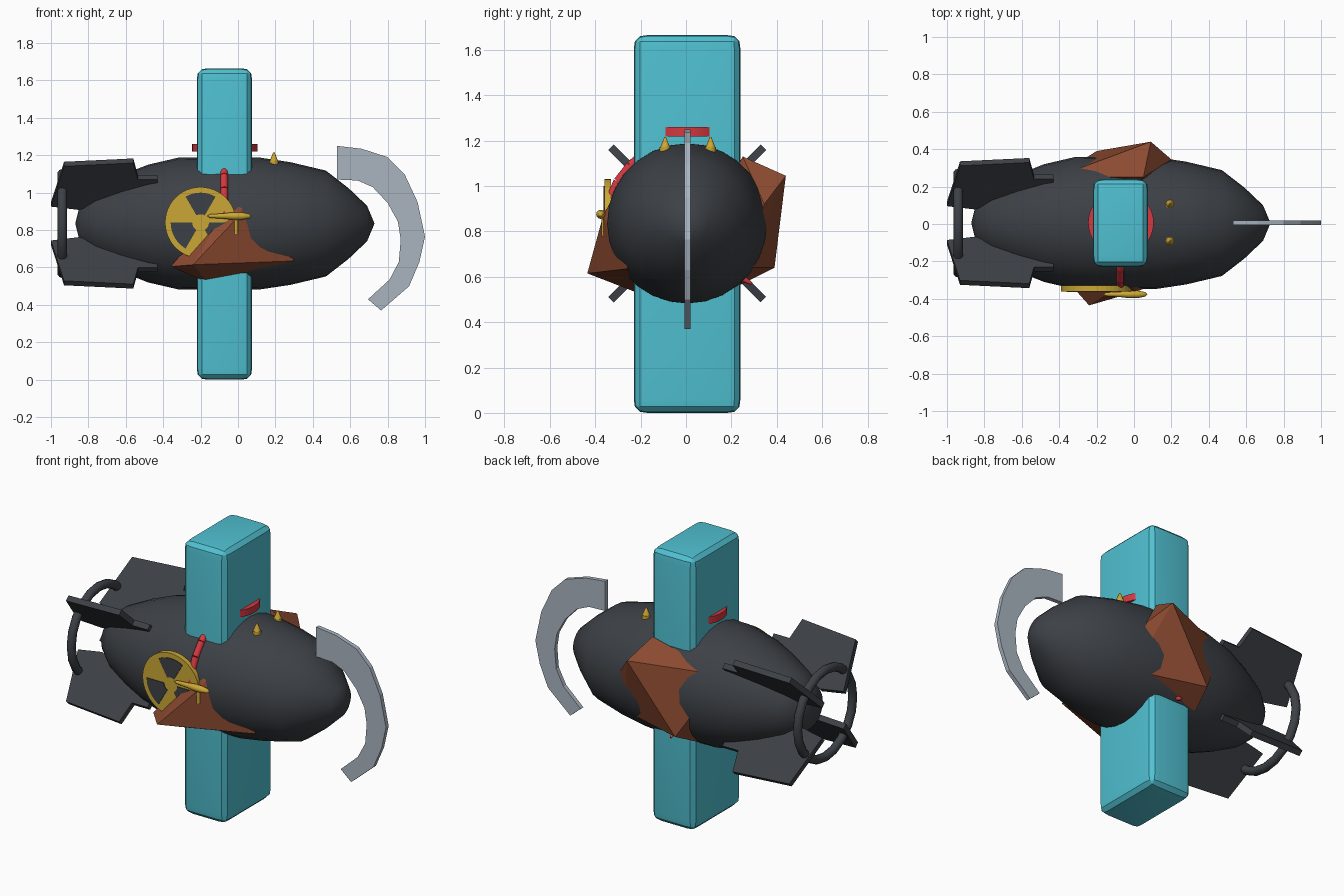
import bpy, bmesh, math
from mathutils import Vector, Matrix

if "Cube" in bpy.data.objects:
    bpy.data.objects.remove(bpy.data.objects["Cube"])

CY, CZ = 0.005, 0.835  # long axis of the hull


def material(name, rgb):
    m = bpy.data.materials.new(name)
    m.diffuse_color = (*rgb, 1)
    m.use_nodes = True
    m.node_tree.nodes["Principled BSDF"].inputs["Base Color"].default_value = m.diffuse_color
    return m


DARK = material("charcoal", (0.046, 0.052, 0.061))
CYAN = material("cyan", (0.08, 0.53, 0.64))
BROWN = material("rust brown", (0.26, 0.068, 0.03))
YELLOW = material("mustard yellow", (0.60, 0.39, 0.035))
RED = material("red", (0.66, 0.04, 0.05))
GREY = material("light grey", (0.40, 0.46, 0.53))


def finish(name, bm, mat, smooth=None):
    bmesh.ops.recalc_face_normals(bm, faces=bm.faces[:])
    me = bpy.data.meshes.new(name)
    bm.to_mesh(me)
    bm.free()
    me.materials.append(mat)
    ob = bpy.data.objects.new(name, me)
    bpy.context.collection.objects.link(ob)
    if smooth:
        bpy.ops.object.select_all(action='DESELECT')
        ob.select_set(True)
        bpy.context.view_layer.objects.active = ob
        bpy.ops.object.shade_smooth_by_angle(angle=math.radians(smooth))
    return ob


def lathe_x(name, profile, centre, mat, sides, smooth=None):
    """Revolve (x, radius) points about a line along x; end points close on the axis."""
    bm = bmesh.new()
    rings = []
    for x, r in profile:
        n = sides if r > 0 else 1
        rings.append([bm.verts.new((x, centre[0] + r * math.sin(2 * math.pi * i / sides),
                                    centre[1] + r * math.cos(2 * math.pi * i / sides)))
                      for i in range(n)])
    for a, b in zip(rings, rings[1:]):
        for i in range(sides):
            j = (i + 1) % sides
            quad = [a[i % len(a)], a[j % len(a)], b[j % len(b)], b[i % len(b)]]
            bm.faces.new(list(dict.fromkeys(quad)))
    return finish(name, bm, mat, smooth)


def plate(name, outline, y0, y1, mat, matrix=None):
    """Extrude an xz outline from y0 to y1."""
    bm = bmesh.new()
    f = bm.faces.new([bm.verts.new((x, y0, z)) for x, z in outline])
    new = bmesh.ops.extrude_face_region(bm, geom=[f])["geom"]
    bmesh.ops.translate(bm, vec=(0, y1 - y0, 0),
                        verts=[v for v in new if isinstance(v, bmesh.types.BMVert)])
    if matrix:
        bm.transform(matrix)
    return finish(name, bm, mat)


def rod(name, a, b, r1, r2, mat, sides=12):
    a, b = Vector(a), Vector(b)
    d = b - a
    bm = bmesh.new()
    bmesh.ops.create_cone(bm, cap_ends=True, segments=sides, radius1=r1, radius2=r2, depth=d.length)
    bm.transform(Matrix.Translation((a + b) / 2) @ d.to_track_quat('Z', 'Y').to_matrix().to_4x4())
    return finish(name, bm, mat, 40)


def shard(name, points, mat):
    """Faceted chunk wrapped around a few corner points."""
    bm = bmesh.new()
    for p in points:
        bm.verts.new(p)
    res = bmesh.ops.convex_hull(bm, input=bm.verts[:])
    junk = [v for v in res["geom_interior"] if isinstance(v, bmesh.types.BMVert)]
    bmesh.ops.delete(bm, geom=junk, context='VERTS')
    return finish(name, bm, mat)


# Hull
lathe_x("hull", [(-0.87, 0), (-0.84, 0.12), (-0.76, 0.19), (-0.62, 0.26), (-0.48, 0.315),
                 (-0.32, 0.352), (-0.1, 0.355), (0.12, 0.352), (0.28, 0.328), (0.47, 0.283),
                 (0.59, 0.19), (0.69, 0.095), (0.73, 0)], (CY, CZ), DARK, 28, 40)

# Tall rounded block through the hull
bm = bmesh.new()
bmesh.ops.create_cube(bm, size=1)
bm.transform(Matrix.Translation((-0.0725, 0.005, 0.8325)) @ Matrix.Diagonal((0.295, 0.47, 1.665, 1)))
bmesh.ops.bevel(bm, geom=bm.edges[:], offset=0.06, segments=3, profile=0.6, affect='EDGES')
finish("tower_block", bm, CYAN, 20)

# Red collar disc crossing the block
bm = bmesh.new()
bmesh.ops.create_cone(bm, cap_ends=True, segments=40, radius1=0.175, radius2=0.175, depth=0.042)
bm.transform(Matrix.Translation((-0.07, 0.007, 1.24)))
finish("collar_disc", bm, RED, 40)

# Red hose from the block down the front of the hull, and its tip underneath
hose = [(-0.074, -0.2, 1.13), (-0.074, -0.245, 1.09), (-0.074, -0.3, 1.02), (-0.074, -0.335, 0.94),
        (-0.074, -0.345, 0.87)]
for i, (a, b) in enumerate(zip(hose, hose[1:])):
    rod(f"hose_{i}", a, b, 0.02, 0.02, RED)
rod("hose_tip", (-0.1, 0.2, 0.62), (-0.1, 0.29, 0.57), 0.025, 0.006, RED)

# Tail fins on the diagonals
fin = [(-0.93, 0.45), (-0.56, 0.475), (-0.535, 0.35), (-0.43, 0.35), (-0.43, 0.31),
       (-0.85, 0.12), (-1.0, 0.145)]
for k in range(4):
    turn = Matrix.Translation((0, CY, CZ)) @ Matrix.Rotation(math.radians(45 + 90 * k), 4, 'X')
    plate(f"tail_fin_{k}", fin, -0.017, 0.017, DARK, turn)

# Tail ring through the fins
bpy.ops.mesh.primitive_torus_add(major_segments=20, minor_segments=10, major_radius=0.265,
                                 minor_radius=0.026, location=(-0.94, CY, CZ),
                                 rotation=(0, math.pi / 2, 0))
ring = bpy.context.object
ring.name = "tail_ring"
ring.data.materials.append(DARK)
bpy.ops.object.shade_smooth_by_angle(angle=math.radians(45))

# Curved nose guard
outer = [(0.53, 1.25), (0.66, 1.235), (0.80, 1.19), (0.89, 1.10), (0.96, 0.95), (1.0, 0.765),
         (0.97, 0.63), (0.915, 0.50), (0.765, 0.37)]
inner = [(0.53, 1.07), (0.64, 1.065), (0.72, 1.03), (0.80, 0.945), (0.855, 0.845), (0.87, 0.75),
         (0.86, 0.63), (0.81, 0.535), (0.695, 0.43)]
plate("nose_guard", outer + inner[::-1], -0.006, 0.02, GREY)


# Warning badge: round plate with three dark wedges
def arc(r, a0, a1, n):
    return [(-0.2 + r * math.cos(math.radians(a0 + (a1 - a0) * i / n)),
             0.84 + r * math.sin(math.radians(a0 + (a1 - a0) * i / n))) for i in range(n + 1)]


plate("badge", arc(0.19, 0, 352.5, 47), -0.36, -0.33, YELLOW)
for k, a in enumerate((60, 180, 300)):
    plate(f"badge_wedge_{k}", arc(0.16, a, a + 60, 8) + arc(0.045, a + 60, a, 3),
          -0.364, -0.358, DARK)

# Valve handle and stem
lathe_x("valve_handle", [(-0.165, 0), (-0.15, 0.01), (-0.08, 0.014), (-0.03, 0.02), (0.02, 0.02),
                         (0.06, 0.012), (0.072, 0)], (-0.376, 0.875), YELLOW, 12, 40)
rod("valve_stem", (-0.012, -0.36, 0.78), (-0.012, -0.36, 0.88), 0.012, 0.012, YELLOW)

# Small cones on top
for k, y in enumerate((-0.092, 0.108)):
    rod(f"top_spike_{k}", (0.192, y, 1.14), (0.192, y, 1.172), 0.024, 0.024, YELLOW)
    rod(f"top_spike_tip_{k}", (0.192, y, 1.165), (0.192, y, 1.215), 0.024, 0.004, YELLOW)

# Jagged rust patches on both flanks
shard("front_patch", [(-0.24, -0.435, 0.615), (-0.36, -0.30, 0.605), (0.30, -0.26, 0.635),
                      (-0.16, -0.19, 0.52), (0.0, -0.365, 0.87), (0.0, -0.28, 1.03),
                      (0.07, -0.28, 1.02), (-0.05, -0.1, 0.8)], BROWN)
shard("back_patch", [(0.09, 0.44, 1.045), (-0.20, 0.39, 0.64), (-0.42, 0.25, 1.02),
                     (0.05, 0.25, 1.13), (0.20, 0.345, 0.92), (0.23, 0.265, 0.64),
                     (-0.24, 0.24, 0.565), (-0.05, 0.1, 0.85)], BROWN)
